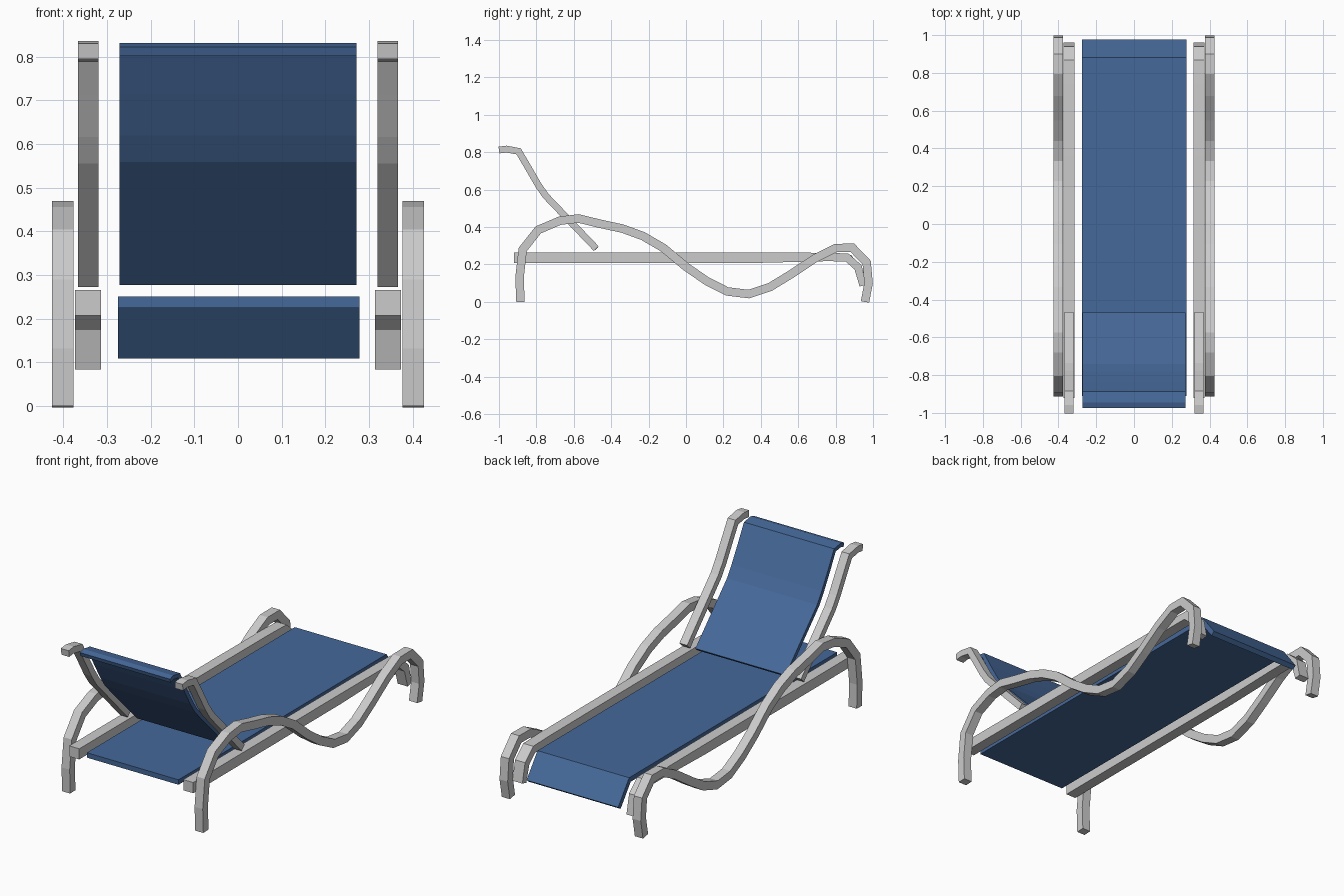
import bpy, bmesh
from mathutils import Vector

if "Cube" in bpy.data.objects:
    bpy.data.objects.remove(bpy.data.objects["Cube"])


def strip(name, path, x0, x1, mirror=False, mat=None):
    """Sweep a rectangular bar along (y, z, thickness) points, from x0 to x1."""
    pts = [Vector(p[:2]) for p in path]
    bm = bmesh.new()
    rings = []
    for i, p in enumerate(pts):
        a = (p - pts[i - 1]).normalized() if i else None
        b = (pts[i + 1] - p).normalized() if i < len(pts) - 1 else None
        a, b = a or b, b or a
        t = (a + b).normalized()
        n = Vector((-t.y, t.x)) * (path[i][2] / 2) / max(t.dot(a), 0.5)
        u, d = p + n, p - n
        rings.append([bm.verts.new(c) for c in (
            (x0, u.x, u.y), (x1, u.x, u.y), (x1, d.x, d.y), (x0, d.x, d.y))])
    for r, s in zip(rings, rings[1:]):
        for k in range(4):
            j = (k + 1) % 4
            bm.faces.new((r[k], r[j], s[j], s[k]))
    bm.faces.new(rings[0])
    bm.faces.new(rings[-1][::-1])
    bmesh.ops.recalc_face_normals(bm, faces=bm.faces)
    me = bpy.data.meshes.new(name)
    bm.to_mesh(me)
    bm.free()
    ob = bpy.data.objects.new(name, me)
    bpy.context.collection.objects.link(ob)
    if mirror:
        ob.modifiers.new("mirror", 'MIRROR')
    if mat:
        me.materials.append(mat)
    return ob


def even(points, t):
    return [(y, z, t) for y, z in points]


blue = bpy.data.materials.new("blue_fabric")
blue.diffuse_color = (0.06, 0.14, 0.32, 1)
blue.use_nodes = True
blue.node_tree.nodes["Principled BSDF"].inputs["Base Color"].default_value = blue.diffuse_color

# Wavy side members forming legs and armrests
arm = [(-.885, 0), (-.89, .13), (-.873, .28), (-.79, .385), (-.675, .434),
       (-.575, .446), (-.46, .418), (-.34, .392), (-.23, .352), (-.12, .288),
       (0, .188), (.11, .112), (.22, .056), (.335, .042), (.45, .08),
       (.56, .147), (.69, .233), (.80, .288), (.89, .289), (.966, .21),
       (.976, .10), (.957, 0)]
strip("leg_and_armrest", even(arm, .045), .377, .426, mirror=True)

# Straight side rails with a drooping foot end
rail = [(-.92, .236, .058), (.36, .236, .056), (.74, .24, .045),
        (.86, .238, .042), (.92, .185, .042), (.945, .087, .035)]
strip("side_rail", rail, .314, .374, mirror=True)

# Reclined backrest frame
back = [(-1, .812), (-.96, .817), (-.895, .805), (-.845, .72), (-.79, .625),
        (-.75, .567), (-.48, .285)]
strip("backrest_frame", even(back, .036), .32, .367, mirror=True)

# Fabric panels
strip("seat_fabric", even([(-.91, .237), (.876, .237), (.967, .117)], .027),
      -.275, .278, mat=blue)
sling = [(-.972, .812), (-.945, .82), (-.895, .812), (-.845, .72), (-.79, .625),
         (-.75, .565), (-.477, .285)]
strip("backrest_fabric", even(sling, .022), -.272, .272, mat=blue)
